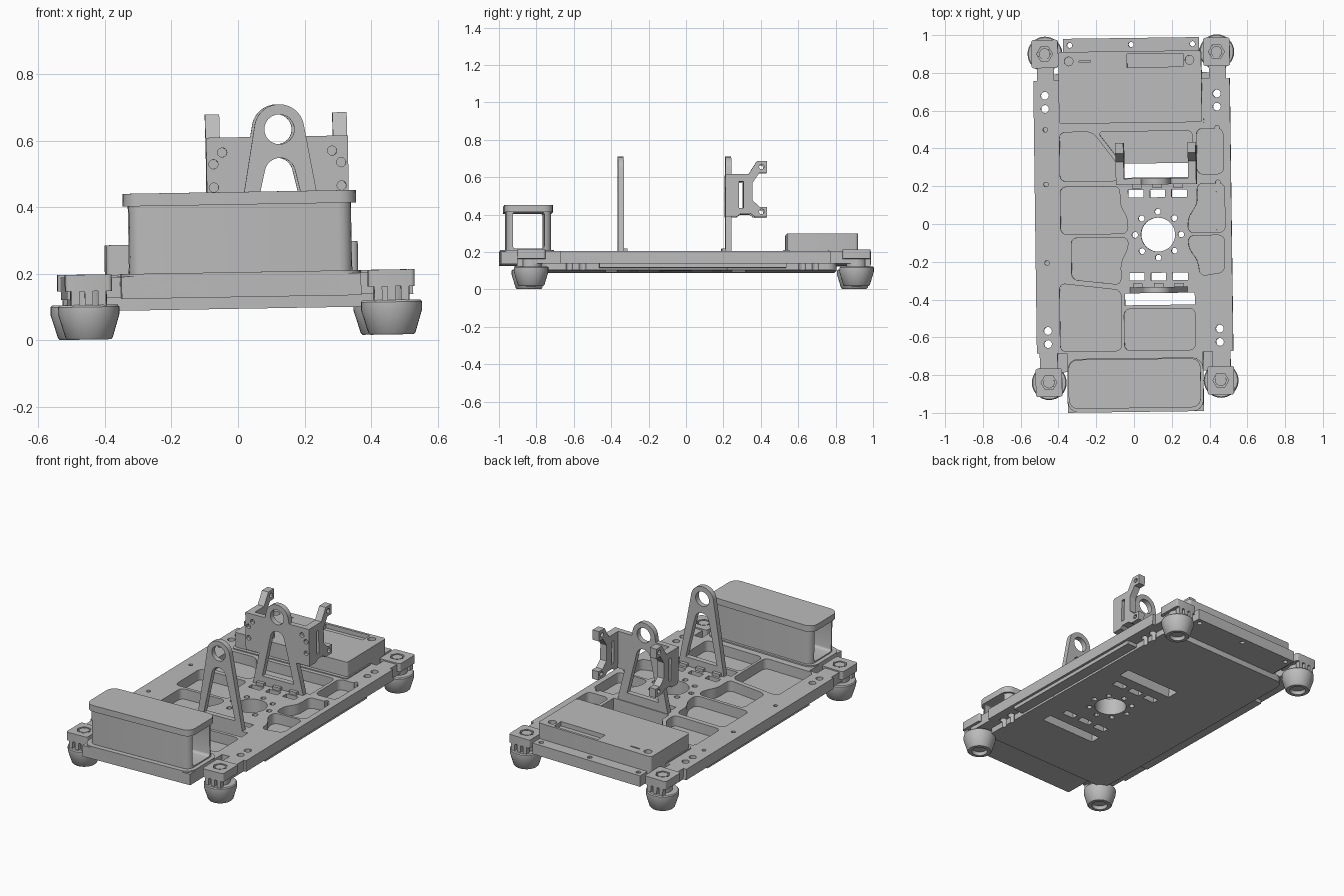
import bpy, bmesh, math
from mathutils import Euler, Vector

if bpy.data.objects.get("Cube"):
    bpy.data.objects.remove(bpy.data.objects["Cube"])

grey = bpy.data.materials.new("light_grey")
grey.use_nodes = True
COLOUR = (0.5, 0.5, 0.5, 1)
grey.diffuse_color = COLOUR
grey.node_tree.nodes["Principled BSDF"].inputs["Base Color"].default_value = COLOUR

AXES = {"z": lambda u, v, w: (u, v, w),
        "y": lambda u, v, w: (u, w, v),
        "x": lambda u, v, w: (w, u, v)}
built = []
CX = 0.13  # centre line of the hub and both uprights


def arc(cx, cy, r, a0=0, a1=360, n=24):
    count = n if a1 - a0 == 360 else n + 1
    angles = [math.radians(a0 + (a1 - a0) * i / n) for i in range(count)]
    return [(cx + r * math.cos(a), cy + r * math.sin(a)) for a in angles]


def rect(x0, y0, x1, y1):
    return [(x0, y0), (x1, y0), (x1, y1), (x0, y1)]


def prism(points, lo, hi, axis="z", r=0):
    """Extruded outline, with optionally rounded corners."""
    bm = bmesh.new()
    place = AXES[axis]
    low = [bm.verts.new(place(u, v, lo)) for u, v in points]
    top = [bm.verts.new(place(u, v, hi)) for u, v in points]
    bm.faces.new(low)
    bm.faces.new(top)
    for i in range(len(points)):
        j = (i + 1) % len(points)
        bm.faces.new((low[i], low[j], top[j], top[i]))
    if r:
        edges = [bm.edges.get((a, b)) for a, b in zip(low, top)]
        bmesh.ops.bevel(bm, geom=edges, offset=r, segments=4, profile=0.5,
                        affect="EDGES", clamp_overlap=True)
    return bm


def lathe(profile, x, y, n=32):
    bm = bmesh.new()
    verts = [bm.verts.new((r, 0, z)) for r, z in profile]
    edges = [bm.edges.new(p) for p in zip(verts, verts[1:])]
    bmesh.ops.spin(bm, geom=verts + edges, cent=(0, 0, 0), axis=(0, 0, 1),
                   angle=2 * math.pi, steps=n)
    bmesh.ops.remove_doubles(bm, verts=bm.verts, dist=0.0005)
    bmesh.ops.translate(bm, verts=bm.verts, vec=Vector((x, y, 0)))
    return bm


def make(name, *pieces, keep=True):
    mesh = bpy.data.meshes.new(name)
    whole = bmesh.new()
    for bm in pieces:
        bmesh.ops.recalc_face_normals(bm, faces=bm.faces)
        bm.to_mesh(mesh)
        whole.from_mesh(mesh)
        bm.free()
    whole.to_mesh(mesh)
    whole.free()
    obj = bpy.data.objects.new(name, mesh)
    bpy.context.collection.objects.link(obj)
    if keep:
        mesh.materials.append(grey)
        built.append(obj)
    return obj


def cut(obj, *pieces):
    cutter = make("cutter", *pieces, keep=False)
    mod = obj.modifiers.new("cut", "BOOLEAN")
    mod.operation, mod.solver, mod.object = "DIFFERENCE", "EXACT", cutter
    graph = bpy.context.evaluated_depsgraph_get()
    mesh = bpy.data.meshes.new_from_object(obj.evaluated_get(graph))
    obj.modifiers.clear()
    obj.data = mesh
    bpy.data.objects.remove(cutter)


# Deck with side rails, arms to the feet and narrower ends
half = [(0.36, -0.995), (0.36, -0.68), (0.41, -0.68), (0.41, -0.82), (0.505, -0.82),
        (0.505, -0.68), (0.52, -0.68), (0.52, 0.765), (0.5, 0.765), (0.5, 0.88),
        (0.41, 0.88), (0.41, 0.765), (0.36, 0.765), (0.36, 0.985)]
outline = half + [(-x, y) for x, y in reversed(half)]
deck = make("deck", prism(outline, 0.13, 0.197))
bottom = make("bottom_plate", prism(rect(-0.44, -0.78, 0.44, 0.8), 0.095, 0.135, r=0.05))
make("side_skirts", *[prism(rect(s * 0.47 - 0.035, -0.47, s * 0.47 + 0.035, 0.53), 0.108, 0.134)
                      for s in (-1, 1)])

# Weight-saving pockets in the deck
pockets = [
    [(-0.385, 0.49), (-0.21, 0.49), (-0.075, 0.31), (-0.075, 0.23), (-0.385, 0.23)],
    [(-0.185, 0.49), (0.32, 0.49), (0.32, 0.3), (-0.04, 0.3)],
    [(-0.385, 0.2), (-0.07, 0.2), (-0.07, 0.1), (-0.03, 0.03), (-0.03, -0.05), (-0.385, -0.05)],
    [(-0.33, -0.07), (-0.03, -0.07), (-0.03, -0.13), (-0.07, -0.2), (-0.07, -0.32), (-0.33, -0.29)],
    [(-0.395, -0.31), (-0.07, -0.35), (-0.07, -0.67), (-0.395, -0.67)],
    rect(-0.055, -0.67, 0.32, -0.45),
    rect(0.34, 0.26, 0.48, 0.5),
    [(0.34, 0.21), (0.485, 0.21), (0.485, -0.05), (0.29, -0.05), (0.29, 0.03), (0.34, 0.1)],
    [(0.29, -0.065), (0.48, -0.065), (0.48, -0.26), (0.35, -0.28), (0.34, -0.2), (0.29, -0.13)],
]
cut(deck, *[prism(p, 0.1, 0.3, r=0.03) for p in pockets])


# Hub bore, bolt ring, slots and upright openings, through both plates
def through_cuts():
    shapes = [arc(CX, -0.058, 0.09, n=32)]
    shapes += [arc(*p, 0.016, n=12) for p in arc(CX, -0.058, 0.122, n=8)]
    shapes += [rect(CX + dx - 0.04, y, CX + dx + 0.04, y + 0.04)
               for y in (0.14, -0.3) for dx in (-0.115, 0, 0.115)]
    shapes += [rect(-0.05, 0.245, 0.32, 0.32), rect(-0.05, -0.43, 0.32, -0.367)]
    for x in (-0.46, 0.45):
        shapes += [arc(x, y, 0.021, n=12) for y in (0.685, 0.615, -0.56, -0.63)]
        shapes += [arc(x, y, 0.012, n=12) for y in (0.505, 0.215, -0.2)]
    return [prism(s, 0.05, 0.3) for s in shapes]


for plate in (deck, bottom):
    cut(plate, *through_cuts())
cut(deck, *[prism(arc(x, 0.95, 0.014, n=12), 0.1, 0.3) for x in (-0.325, 0, 0.325)])

# Front pod: a tube open at both ends on a rounded base, with a cap
make("pod_base", prism(rect(-0.36, -0.995, 0.36, -0.71), 0.15, 0.205, r=0.06))
pod = make("pod_body", prism(rect(-0.335, -0.965, 0.335, -0.725), 0.195, 0.42, r=0.04))
cut(pod, prism(rect(-0.93, 0.212, -0.762, 0.41), -0.5, 0.5, "x", r=0.015))
make("pod_cap", prism(rect(-0.35, -0.975, 0.35, -0.715), 0.408, 0.446, r=0.05))

# Rear box with a socket recess, button holes and a slit
box = make("rear_box", prism(rect(-0.385, 0.535, 0.372, 0.915), 0.15, 0.292, r=0.015))
cut(box, prism(rect(-0.02, 0.83, 0.275, 0.9), 0.265, 0.35),
    prism(arc(-0.33, 0.865, 0.023), 0.24, 0.35), prism(arc(0.31, 0.865, 0.023), 0.24, 0.35),
    prism(rect(-0.275, 0.86, -0.215, 0.868), 0.28, 0.35))
make("rear_box_flange", prism(rect(-0.392, 0.515, 0.38, 0.765), 0.18, 0.203, r=0.02))


# Uprights with an eye at the top and a tapered window
def upright(name, sides, y0, y1):
    loop = sides + arc(0, 0.632, 0.075, 12, 168) + [(-x, z) for x, z in reversed(sides)]
    obj = make(name, prism([(CX + x, z) for x, z in loop], y0, y1, "y"))
    window = [(0.105, 0.25)] + arc(0, 0.5, 0.046, 12, 168, 12) + [(-0.105, 0.25)]
    cut(obj, prism([(CX + x, z) for x, z in window], y0 - 0.1, y1 + 0.1, "y"),
        prism(arc(CX, 0.632, 0.045), y0 - 0.1, y1 + 0.1, "y"))
    return obj


upright("front_upright", [(0.167, 0.11)], -0.367, -0.335)
rear = upright("rear_upright", [(0.167, 0.11), (0.167, 0.2), (0.125, 0.385), (0.213, 0.385),
                                (0.213, 0.61), (0.08, 0.61)], 0.208, 0.24)
cut(rear, *[prism(arc(CX + s * x, z, 0.014, n=12), 0.19, 0.228, "y")
            for s in (-1, 1) for x, z in ((0.192, 0.46), (0.192, 0.53), (0.165, 0.565))])

# C-shaped brackets behind the rear upright
profile = [(0.235, 0.385), (0.27, 0.385), (0.29, 0.4), (0.34, 0.4), (0.365, 0.382), (0.43, 0.382),
           (0.43, 0.435), (0.39, 0.435), (0.352, 0.47), (0.352, 0.565), (0.39, 0.62),
           (0.43, 0.62), (0.43, 0.68), (0.375, 0.68), (0.33, 0.61), (0.235, 0.61)]
for side, s in (("right", -1), ("left", 1)):
    a, b = sorted((CX + s * 0.17, CX + s * 0.213))
    bracket = make(side + "_bracket", prism(profile, a, b, "x"))
    cut(bracket, prism(rect(0.28, 0.43, 0.302, 0.57), a - 0.1, b + 0.1, "x"),
        *[prism(arc(0.4, z, 0.014, n=12), a - 0.1, b + 0.1, "x") for z in (0.41, 0.65)])

# Clips that hold the uprights to the hub
make("upright_clips", *[prism(rect(CX + x - 0.025, y, CX + x + 0.025, y + 0.02), 0.19, 0.215)
                        for x in (-0.11, 0, 0.11) for y in (-0.335, 0.188)])

# Four feet, each a tapered cup under a notched mount with a hex bolt
cup = [(0, 0.03), (0.04, 0.03), (0.045, 0.01), (0.065, 0.01), (0.071, 0.016), (0.092, 0.085),
       (0.092, 0.108), (0.087, 0.114), (0.055, 0.114), (0.055, 0.17), (0, 0.17)]
for end, e in (("front", -1), ("back", 1)):
    for side, s in (("right", -1), ("left", 1)):
        x, y = s * 0.455 - 0.003, e * 0.87 + 0.036
        tag = end + "_" + side
        make(tag + "_foot", lathe(cup, x, y))
        mount = make(tag + "_foot_mount", prism(rect(x - 0.07, y - 0.075, x + 0.07, y + 0.075),
                                                0.155, 0.205, r=0.012))
        cut(mount, prism(arc(x, y, 0.042, n=6), 0.19, 0.3))
        make(tag + "_bolt", prism(arc(x, y, 0.03, n=16), 0.18, 0.203))
        make(tag + "_mount_teeth", *[prism(rect(x + d - 0.012, y + e * 0.06 - 0.015, x + d + 0.012,
                                                y + e * 0.06 + 0.015), 0.112, 0.17)
                                     for d in (-0.04, 0, 0.04)])

# The whole assembly sits slightly turned and tilted
turn = Euler((0, -0.017, 0.0132)).to_matrix().to_4x4()
bpy.ops.object.select_all(action="DESELECT")
for obj in built:
    obj.data.transform(turn)
    obj.select_set(True)
bpy.context.view_layer.objects.active = built[0]
bpy.ops.object.shade_smooth_by_angle(angle=math.radians(30))
